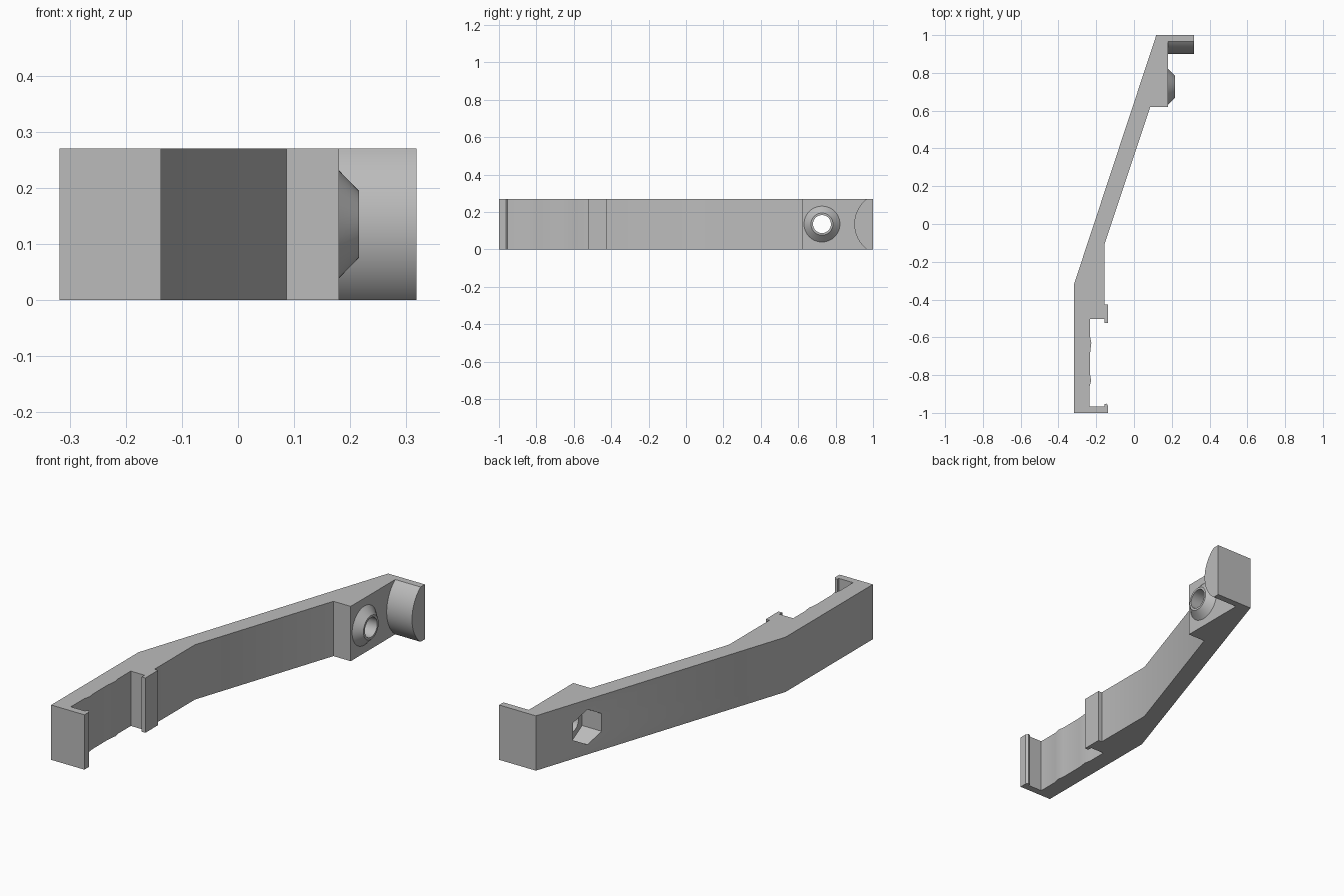
import bpy, bmesh, math
from mathutils import Vector

if "Cube" in bpy.data.objects:
    bpy.data.objects.remove(bpy.data.objects["Cube"])

HEIGHT = 0.27
MID = HEIGHT / 2
SEAT_X, BOSS_Y = 0.18, 0.727
HOLE_R = 0.048

grey = bpy.data.materials.new("plain grey")
grey.use_nodes = True
grey.diffuse_color = (0.5, 0.5, 0.5, 1)
grey.node_tree.nodes["Principled BSDF"].inputs["Base Color"].default_value = (0.5, 0.5, 0.5, 1)


def finish(name, bm):
    bmesh.ops.recalc_face_normals(bm, faces=bm.faces)
    mesh = bpy.data.meshes.new(name)
    bm.to_mesh(mesh)
    bm.free()
    mesh.materials.append(grey)
    obj = bpy.data.objects.new(name, mesh)
    bpy.context.collection.objects.link(obj)
    return obj


def prism(name, points, direction):
    """Extrude a closed outline of 3D points along a direction."""
    bm = bmesh.new()
    face = bm.faces.new([bm.verts.new(p) for p in points])
    res = bmesh.ops.extrude_face_region(bm, geom=[face], use_keep_orig=True)
    verts = [v for v in res["geom"] if isinstance(v, bmesh.types.BMVert)]
    bmesh.ops.translate(bm, verts=verts, vec=Vector(direction))
    return finish(name, bm)


def ring(x, radius, sides):
    """Circle of points around the screw axis, first point straight up."""
    steps = [math.tau * i / sides for i in range(sides)]
    return [(x, BOSS_Y + radius * math.sin(a), MID + radius * math.cos(a)) for a in steps]


def smooth(obj):
    bpy.ops.object.select_all(action="DESELECT")
    obj.select_set(True)
    bpy.context.view_layer.objects.active = obj
    bpy.ops.object.shade_smooth_by_angle(angle=math.radians(25))


# Bent arm with the clip recess at its lower end
outline = [
    (-0.318, -1), (-0.137, -1), (-0.137, -0.963), (-0.146, -0.951),
    (-0.157, -0.955), (-0.157, -0.965), (-0.235, -0.965),
    # shallow ripples on the recess floor
    (-0.235, -0.86), (-0.227, -0.83), (-0.232, -0.8), (-0.232, -0.68),
    (-0.226, -0.63), (-0.232, -0.6),
    # upper hook, bend and screw seat
    (-0.232, -0.503), (-0.157, -0.503), (-0.157, -0.525), (-0.137, -0.525),
    (-0.137, -0.425), (-0.157, -0.425), (-0.157, -0.11), (0.086, 0.62),
    (SEAT_X, 0.62), (SEAT_X, 1), (0.118, 1), (-0.318, -0.32),
]
arm = prism("arm", [(x, y, 0) for x, y in outline], (0, 0, HEIGHT))

# Screw hole and hexagonal nut pocket through the screw seat
cutters = [
    prism("nut_pocket_cutter", ring(-0.2, 0.087, 6), (0.31, 0, 0)),
    prism("hole_cutter", ring(-0.2, HOLE_R, 48), (0.6, 0, 0)),
]
bpy.context.view_layer.objects.active = arm
for cutter in cutters:
    cutter.hide_render = True
    mod = arm.modifiers.new("cut", "BOOLEAN")
    mod.operation = "DIFFERENCE"
    mod.solver = "EXACT"
    mod.object = cutter
    bpy.ops.object.modifier_apply(modifier=mod.name)
    bpy.data.objects.remove(cutter)
smooth(arm)

# Conical boss around the hole
bm = bmesh.new()
loops = [[bm.verts.new(p) for p in ring(x, r, 48)] for x, r in
         ((SEAT_X, HOLE_R), (SEAT_X, 0.096), (0.216, 0.059), (0.216, HOLE_R))]
for k, loop in enumerate(loops):
    other = loops[(k + 1) % len(loops)]
    for i in range(len(loop)):
        j = (i + 1) % len(loop)
        bm.faces.new((loop[i], loop[j], other[j], other[i]))
smooth(finish("screw_boss", bm))

# End lip with a rounded inner face
radius = 0.17
half = math.asin(MID / radius)
arc = [half * (i / 16 - 1) for i in range(33)]
lip = [(SEAT_X, 0.9 + radius * (1 - math.cos(a)), MID + radius * math.sin(a)) for a in arc]
lip += [(SEAT_X, 1, HEIGHT), (SEAT_X, 1, 0)]
smooth(prism("end_lip", lip, (0.318 - SEAT_X, 0, 0)))
